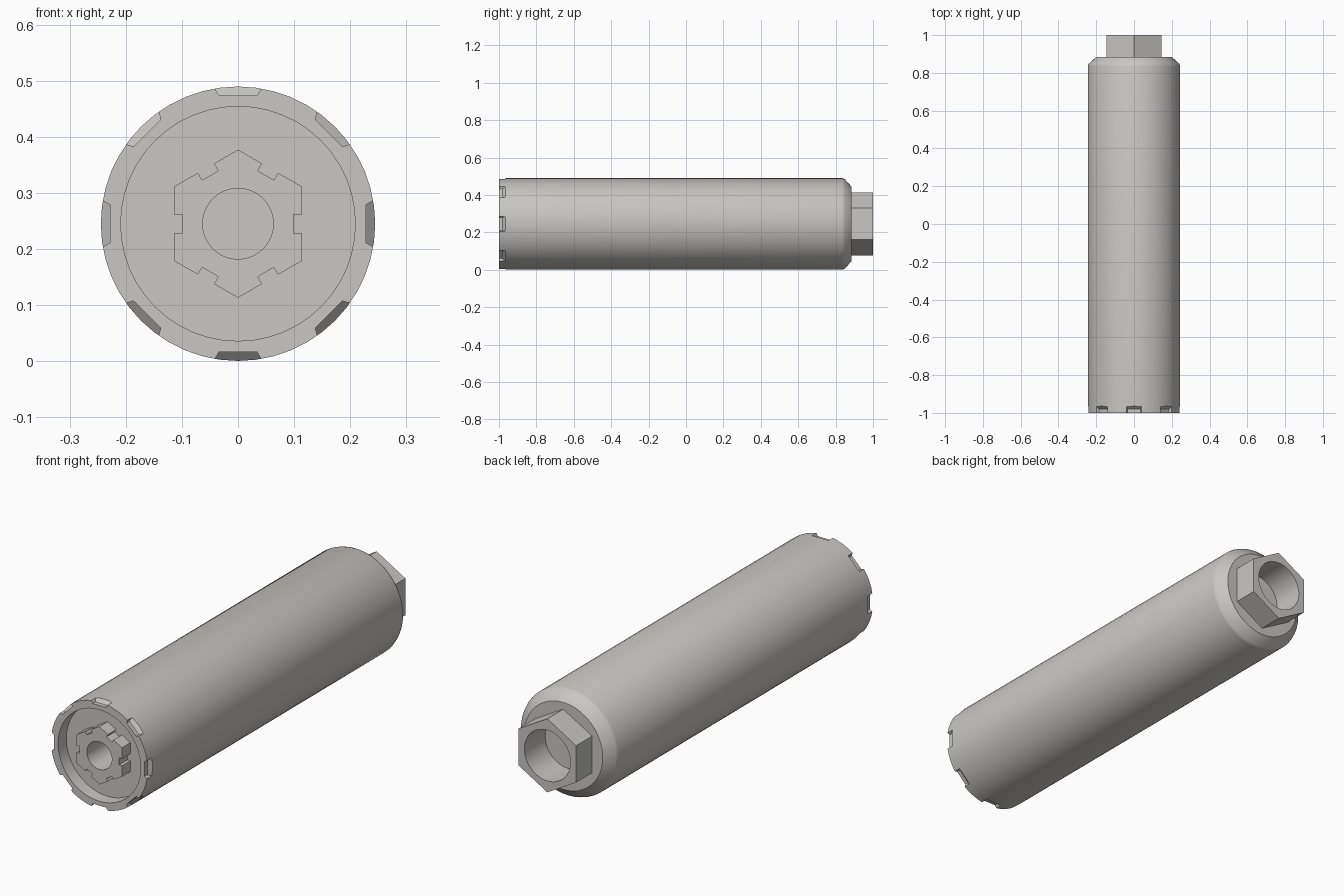
import bpy, bmesh, math
from mathutils import Vector

if "Cube" in bpy.data.objects:
    bpy.data.objects.remove(bpy.data.objects["Cube"])

CZ = 0.245          # height of the long axis
SEG = 48

grey = bpy.data.materials.new("warm light grey")
grey.diffuse_color = (0.58, 0.57, 0.545, 1)
grey.use_nodes = True
grey.node_tree.nodes["Principled BSDF"].inputs["Base Color"].default_value = grey.diffuse_color


def finish(bm, name):
    bmesh.ops.recalc_face_normals(bm, faces=bm.faces[:])
    me = bpy.data.meshes.new(name)
    bm.to_mesh(me)
    bm.free()
    ob = bpy.data.objects.new(name, me)
    bpy.context.collection.objects.link(ob)
    me.materials.append(grey)
    return ob


def activate(ob):
    bpy.ops.object.select_all(action='DESELECT')
    ob.select_set(True)
    bpy.context.view_layer.objects.active = ob


def smooth(ob):
    activate(ob)
    bpy.ops.object.shade_smooth_by_angle(angle=math.radians(32))


def lathe(name, profile):
    """Spin (radius, y) points around the long axis."""
    bm = bmesh.new()
    vs = [bm.verts.new((r, y, CZ)) for r, y in profile]
    es = [bm.edges.new(p) for p in zip(vs, vs[1:])]
    bmesh.ops.spin(bm, geom=vs + es, cent=(0, 0, CZ), axis=(0, 1, 0),
                   angle=math.tau, steps=SEG, use_duplicate=False)
    bmesh.ops.remove_doubles(bm, verts=bm.verts[:], dist=1e-5)
    return finish(bm, name)


def prism(name, outline, y0, y1):
    """Extrude an (x, z) outline along the long axis."""
    bm = bmesh.new()
    f = bm.faces.new([bm.verts.new((x, y0, z + CZ)) for x, z in outline])
    ext = bmesh.ops.extrude_face_region(bm, geom=[f])
    bmesh.ops.translate(bm, vec=(0, y1 - y0, 0),
                        verts=[v for v in ext["geom"] if isinstance(v, bmesh.types.BMVert)])
    return finish(bm, name)


def cut(ob, cutter):
    cutter.hide_render = True
    m = ob.modifiers.new("cut", 'BOOLEAN')
    m.operation = 'DIFFERENCE'
    m.solver = 'EXACT'
    m.object = cutter
    activate(ob)
    bpy.ops.object.modifier_apply(modifier=m.name)
    bpy.data.objects.remove(cutter)


def circle(r):
    return [(r * math.cos(i * math.tau / SEG), r * math.sin(i * math.tau / SEG))
            for i in range(SEG)]


# Long body with front recess, blind bores at both ends and rounded back edge
body = lathe("body", [
    (0, -0.80), (0.063, -0.80), (0.063, -0.94), (0.209, -0.94), (0.209, -1.0),
    (0.2445, -1.0), (0.2445, -0.93), (0.2445, 0.835), (0.240, 0.848),
    (0.199, 0.885), (0.116, 0.885), (0.116, 0.85), (0, 0.85)])

# Eight ramped notches around the front rim
bm = bmesh.new()
for k in range(8):
    a = k * math.tau / 8
    n = Vector((math.cos(a), 0, math.sin(a)))
    t = Vector((-math.sin(a), 0, math.cos(a)))
    rings = []
    for r, w, y1 in ((0.2285, 0.034, -0.98), (0.2685, 0.0565, -0.94)):
        rings.append([bm.verts.new(n * r + t * s + Vector((0, y, CZ)))
                      for s, y in ((-w, -1.03), (w, -1.03), (w, y1), (-w, y1))])
    lo, hi = rings
    bm.faces.new(lo)
    bm.faces.new(hi)
    for i in range(4):
        j = (i + 1) % 4
        bm.faces.new((lo[i], lo[j], hi[j], hi[i]))
cut(body, finish(bm, "notch_cutter"))
smooth(body)

# Front hexagonal boss with a slot in each flat
outline = []
R, A, W, D = 0.132, 0.1143, 0.0165, 0.015
for k in range(6):
    a = k * math.tau / 6
    c, s = math.cos(a), math.sin(a)
    for p, q in ((A, -W), (A - D, -W), (A - D, W), (A, W)):
        outline.append((p * c - q * s, p * s + q * c))
    b = a + math.tau / 12
    outline.append((R * math.cos(b), R * math.sin(b)))
front_boss = prism("front_boss", outline, -1.0, -0.94)
cut(front_boss, prism("front_bore_cutter", circle(0.063), -1.1, -0.9))
smooth(front_boss)

# Back hexagonal socket
hexagon = [(0.168 * math.cos(math.radians(30 + 60 * k)),
            0.168 * math.sin(math.radians(30 + 60 * k))) for k in range(6)]
back_socket = prism("back_socket", hexagon, 0.885, 1.0)
cut(back_socket, prism("back_bore_cutter", circle(0.116), 0.8, 1.1))
smooth(back_socket)
